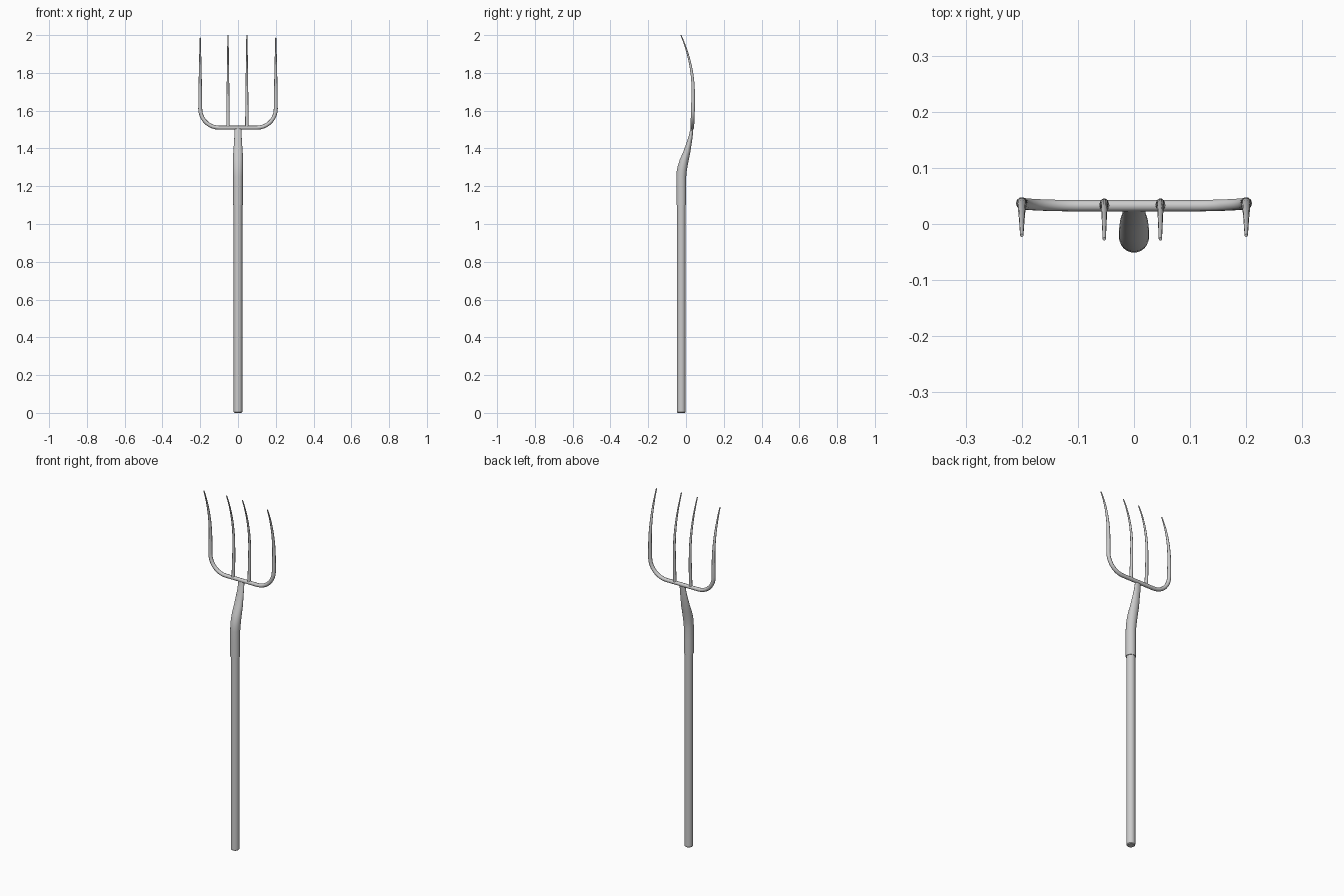
import bpy, bmesh, math

if "Cube" in bpy.data.objects:
    bpy.data.objects.remove(bpy.data.objects["Cube"])


def loft(name, rings, sides=24):
    """Stack elliptical rings (y, z, rx, ry) into a closed tube."""
    bm = bmesh.new()
    loops = []
    for y, z, rx, ry in rings:
        loops.append([bm.verts.new((rx * math.cos(2 * math.pi * i / sides),
                                    y + ry * math.sin(2 * math.pi * i / sides), z))
                      for i in range(sides)])
    for a, b in zip(loops, loops[1:]):
        for i in range(sides):
            j = (i + 1) % sides
            bm.faces.new((a[i], a[j], b[j], b[i]))
    bm.faces.new(loops[0][::-1])
    bm.faces.new(loops[-1])
    me = bpy.data.meshes.new(name)
    bm.to_mesh(me)
    bm.free()
    ob = bpy.data.objects.new(name, me)
    bpy.context.collection.objects.link(ob)
    finish(ob)


def finish(ob):
    bpy.ops.object.select_all(action='DESELECT')
    ob.select_set(True)
    bpy.context.view_layer.objects.active = ob
    if ob.type == 'CURVE':
        bpy.ops.object.convert(target='MESH')
    bpy.ops.object.shade_smooth_by_angle(angle=math.radians(40))


def bow(z):
    """Forward curve of the tines."""
    return 0.038 - (0.72 if z > 1.7 else 0.15) * (z - 1.7) ** 2


def rod(name, path):
    """Round tapered rod through (x, z, radius) points on the bowed surface."""
    cu = bpy.data.curves.new(name, 'CURVE')
    cu.dimensions = '3D'
    cu.bevel_depth = 1.0
    cu.bevel_resolution = 3
    cu.use_fill_caps = True
    sp = cu.splines.new('POLY')
    sp.points.add(len(path) - 1)
    for p, (x, z, r) in zip(sp.points, path):
        p.co = (x, bow(z), z, 1)
        p.radius = r
    ob = bpy.data.objects.new(name, cu)
    bpy.context.collection.objects.link(ob)
    finish(ob)


def tine(x, z0, z1, r0, n=12):
    pts = []
    for i in range(n + 1):
        t = i / n
        pts.append((x, z0 + (z1 - z0) * t, r0 + (0.003 - r0) * t ** 1.3))
    return pts


# Wooden handle
loft("handle", [(-0.025, 0, 0.019, 0.019), (-0.025, 0.004, 0.0225, 0.0225),
                (-0.025, 1.12, 0.0225, 0.0225)])

# Bent, flattening socket
loft("socket", [(-0.025, 1.10, 0.026, 0.026), (-0.025, 1.18, 0.026, 0.026),
                (-0.025, 1.25, 0.026, 0.026), (-0.0225, 1.28, 0.027, 0.0265),
                (-0.017, 1.31, 0.027, 0.026), (-0.008, 1.345, 0.0265, 0.0235),
                (0.004, 1.38, 0.025, 0.019), (0.014, 1.42, 0.022, 0.015),
                (0.024, 1.46, 0.0195, 0.011), (0.032, 1.51, 0.018, 0.007)])

# Outer tines and crossbar as one U-shaped rod
right = [(0.1 + 0.1 * math.sin(a), 1.61 - 0.1 * math.cos(a), 0.0105)
         for a in (math.radians(d) for d in range(0, 90, 10))]
right += tine(0.2, 1.61, 1.985, 0.0105)
left = [(-x, z, r) for x, z, r in reversed(right)]
rod("outer_tines_and_crossbar", left + right)

# Inner tines
for label, x in (("left", -0.053), ("right", 0.047)):
    rod("inner_tine_" + label, tine(x, 1.51, 2.0, 0.009, 16))
